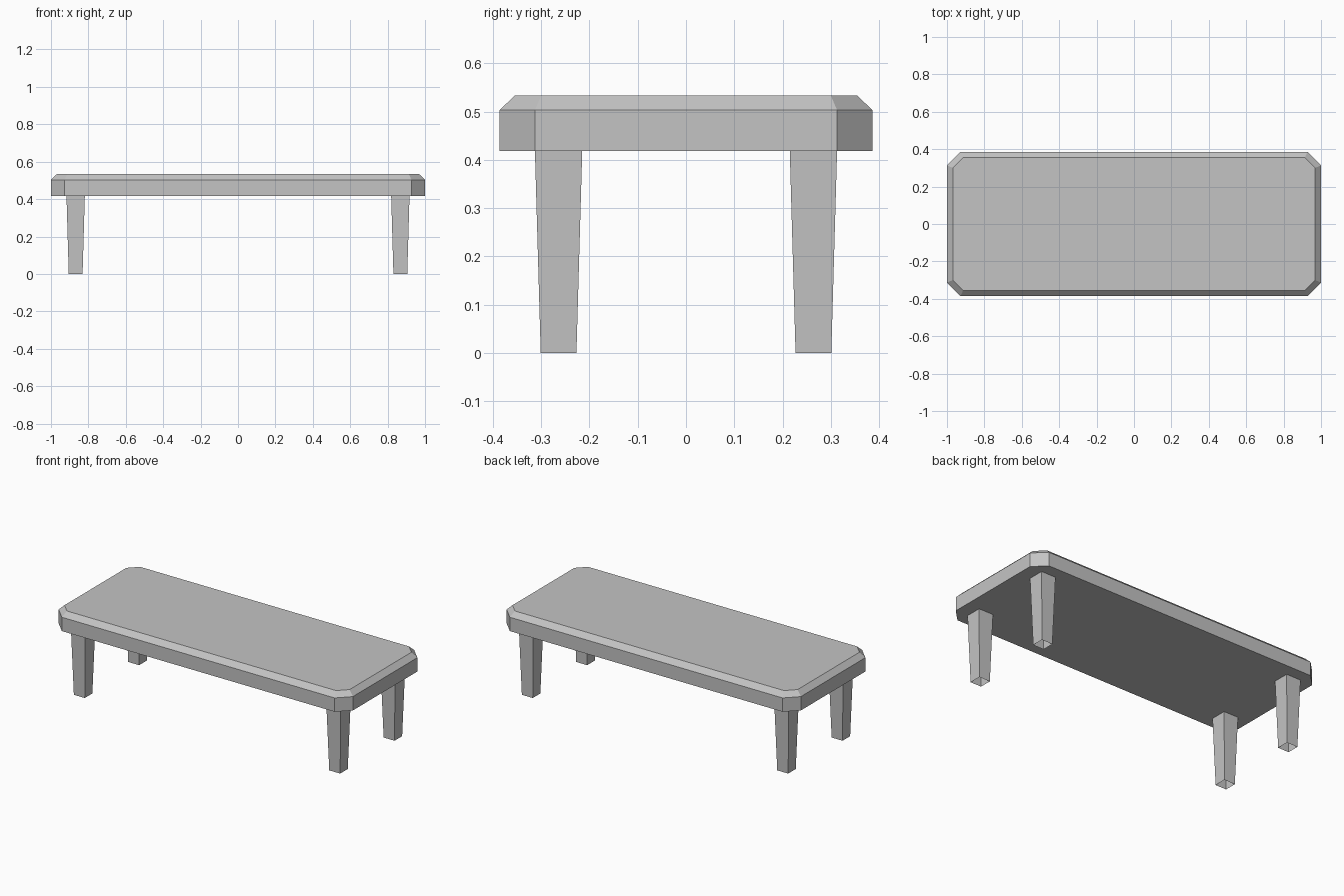
import bpy
import bmesh
import math

cube = bpy.data.objects.get("Cube")
if cube:
    bpy.data.objects.remove(cube, do_unlink=True)

grey = bpy.data.materials.new("plain grey")
grey.use_nodes = True
colour = (0.55, 0.55, 0.55, 1)
grey.diffuse_color = colour
grey.node_tree.nodes["Principled BSDF"].inputs["Base Color"].default_value = colour


def loft(name, rings, cap_bottom, cap_top):
    """Join matching rings of points with flat walls and optional caps."""
    bm = bmesh.new()
    loops = [[bm.verts.new(p) for p in ring] for ring in rings]
    n = len(loops[0])
    for low, high in zip(loops, loops[1:]):
        for i in range(n):
            j = (i + 1) % n
            bm.faces.new((low[i], low[j], high[j], high[i]))
    if cap_bottom:
        bm.faces.new(loops[0][::-1])
    if cap_top:
        bm.faces.new(loops[-1])
    mesh = bpy.data.meshes.new(name)
    bm.to_mesh(mesh)
    bm.free()
    mesh.materials.append(grey)
    obj = bpy.data.objects.new(name, mesh)
    bpy.context.collection.objects.link(obj)


def cut_rectangle(hx, hy, cut, z):
    """Rectangle with its four corners cut off, counter-clockwise."""
    ix, iy = hx - cut, hy - cut
    return [(x, y, z) for x, y in (
        (hx, -iy), (hx, iy), (ix, hy), (-ix, hy),
        (-hx, iy), (-hx, -iy), (-ix, -hy), (ix, -hy))]


def square(cx, cy, half, z):
    return [(cx + sx * half, cy + sy * half, z)
            for sx, sy in ((-1, -1), (1, -1), (1, 1), (-1, 1))]


# Table top with cut corners and a chamfered upper rim
HX, HY, CUT, RIM = 1.0, 0.386, 0.073, 0.031
top_cut = CUT - RIM * (1 - math.tan(math.pi / 8))
loft("table_top", [
    cut_rectangle(HX, HY, CUT, 0.418),
    cut_rectangle(HX, HY, CUT, 0.503),
    cut_rectangle(HX - RIM, HY - RIM, top_cut, 0.533),
], True, True)

# Four hollow tapered legs, open at the foot
for end, sy in (("front", -1), ("back", 1)):
    for side, sx in (("right", -1), ("left", 1)):
        cx, cy = sx * 0.868, sy * 0.264
        loft(f"{end}_{side}_leg", [
            square(cx, cy, 0.037, 0),
            square(cx, cy, 0.049, 0.418),
        ], False, False)
